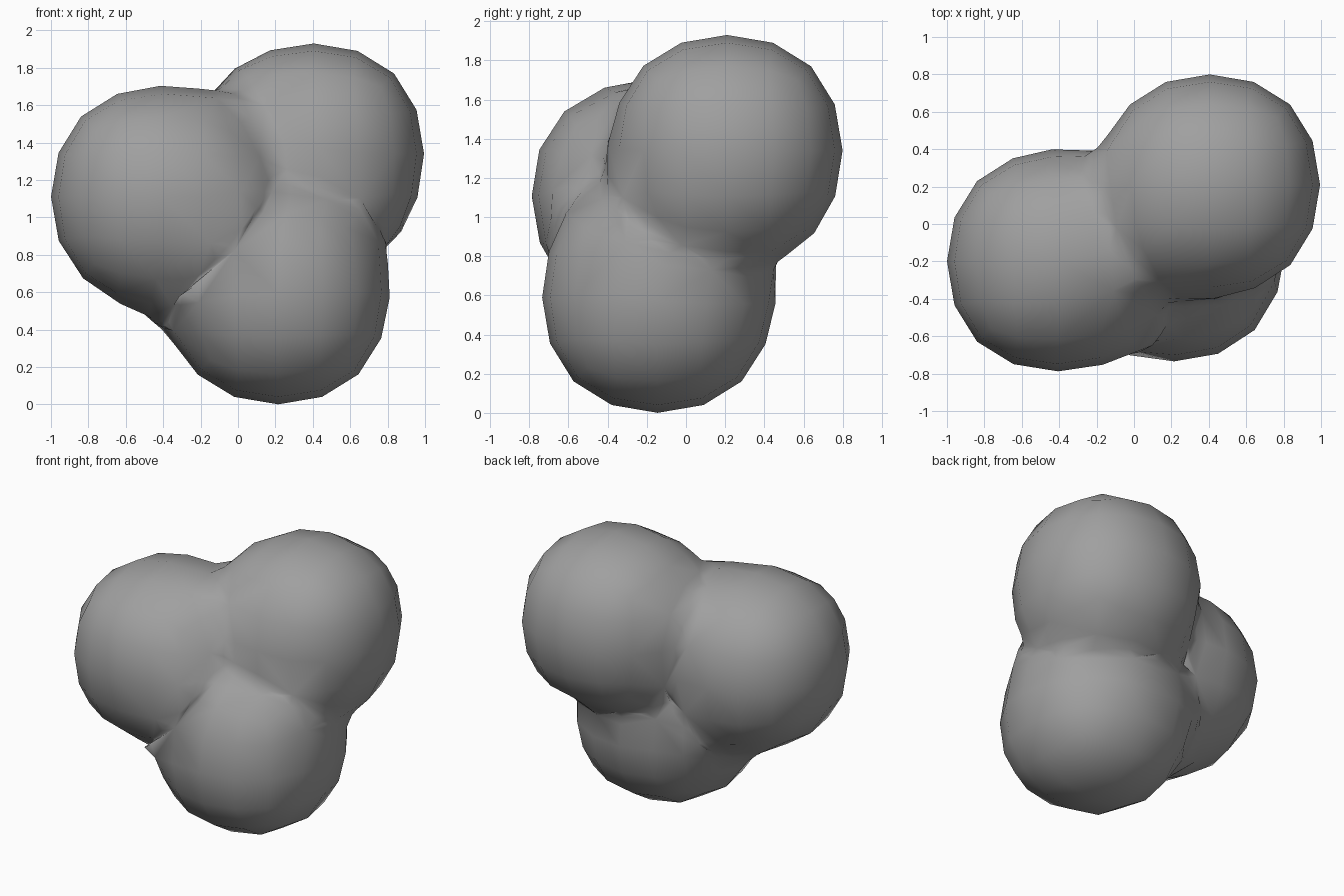
import bpy

cube = bpy.data.objects.get("Cube")
if cube:
    bpy.data.objects.remove(cube, do_unlink=True)

RADIUS = 0.59
HALF_SIDE = RADIUS / 0.70   # subdividing shrinks the box to the wanted radius

# One flat grey material
grey = bpy.data.materials.new("mid_grey")
grey.use_nodes = True
colour = (0.35, 0.35, 0.35, 1)
grey.diffuse_color = colour
bsdf = next(n for n in grey.node_tree.nodes if n.type == 'BSDF_PRINCIPLED')
bsdf.inputs["Base Color"].default_value = colour


def apply_modifiers(obj):
    bpy.context.view_layer.objects.active = obj
    for mod in list(obj.modifiers):
        bpy.ops.object.modifier_apply(modifier=mod.name)


def ball(name, centre):
    """Rounded box, subdivided once, ready to be merged."""
    bpy.ops.mesh.primitive_cube_add(size=2 * HALF_SIDE, location=centre)
    obj = bpy.context.object
    obj.name = name
    obj.data.materials.append(grey)
    obj.modifiers.new("round", 'SUBSURF').levels = 1
    apply_modifiers(obj)
    return obj


# Three balls in a cluster
cluster = ball("ball_cluster", (-0.41, -0.20, 1.11))
others = [ball("upper_ball", (0.405, 0.21, 1.34)),
          ball("lower_ball", (0.215, -0.145, 0.59))]

# Merge them into a single skin
for other in others:
    union = cluster.modifiers.new("merge", 'BOOLEAN')
    union.operation = 'UNION'
    union.solver = 'EXACT'
    union.object = other
    apply_modifiers(cluster)
    bpy.data.objects.remove(other, do_unlink=True)

# Soften the merged skin, including the seams
soften = cluster.modifiers.new("soften", 'SUBSURF')
soften.levels = soften.render_levels = 1
apply_modifiers(cluster)
for poly in cluster.data.polygons:
    poly.use_smooth = True
